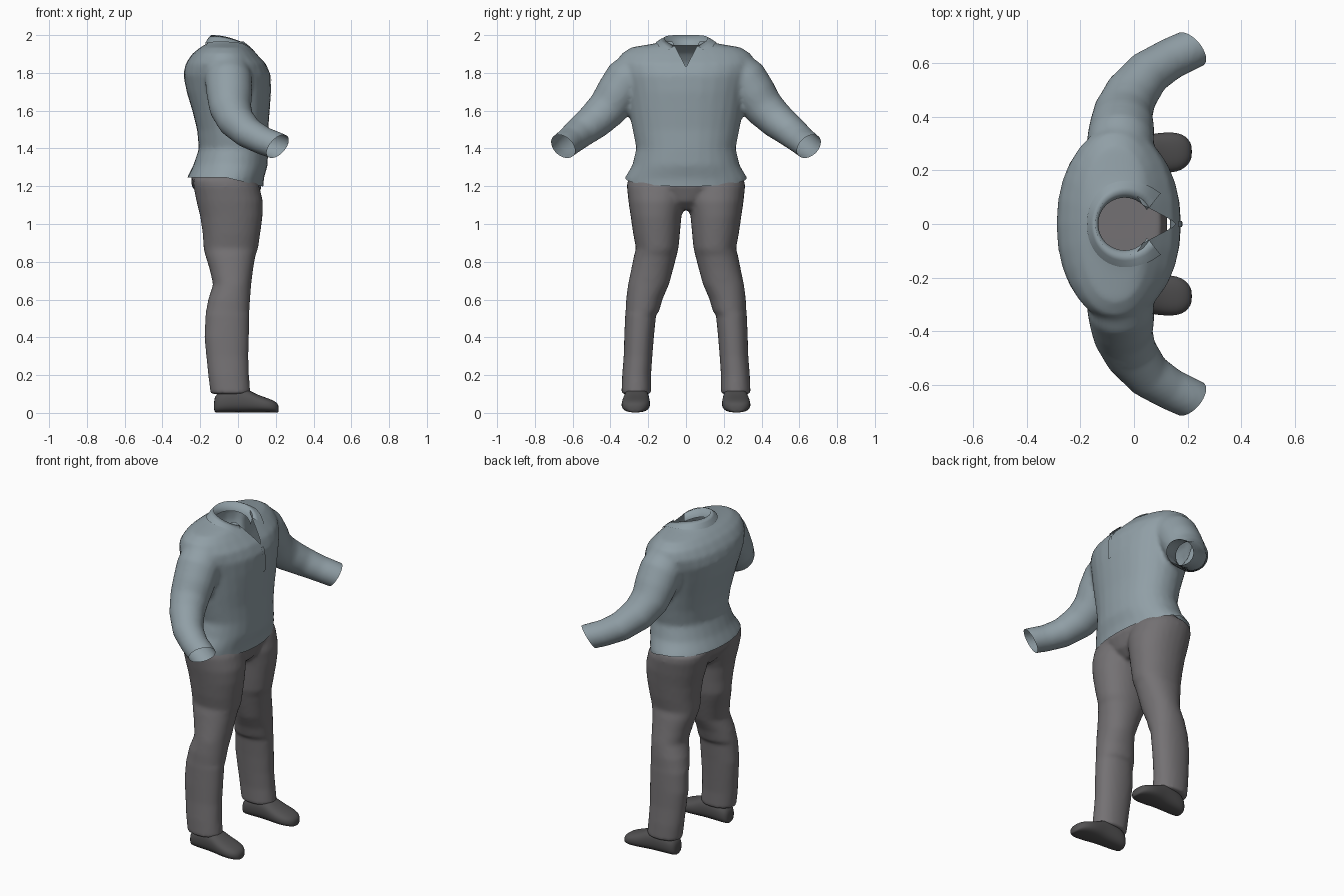
import bpy, bmesh
from math import sin, cos, pi, radians
from mathutils import Vector
from mathutils.bvhtree import BVHTree

cube = bpy.data.objects.get("Cube")
if cube:
    bpy.data.objects.remove(cube)


def material(name, rgb):
    m = bpy.data.materials.new(name)
    m.use_nodes = True
    m.diffuse_color = (*rgb, 1)
    m.node_tree.nodes["Principled BSDF"].inputs["Base Color"].default_value = (*rgb, 1)
    return m


SHIRT = material("blue grey cloth", (0.28, 0.345, 0.38))
TROUSER = material("warm grey cloth", (0.175, 0.166, 0.173))
SHOE = material("dark leather", (0.085, 0.083, 0.085))


def finish(name, bm, mat):
    mesh = bpy.data.meshes.new(name)
    bm.to_mesh(mesh)
    bm.free()
    mesh.materials.clear()
    mesh.materials.append(mat)
    for p in mesh.polygons:
        p.use_smooth = True
    ob = bpy.data.objects.new(name, mesh)
    bpy.context.scene.collection.objects.link(ob)
    return ob


def ring(centre, u, v, power=2.0, n=28):
    """Closed superellipse with half axes u and v."""
    pts = []
    for i in range(n):
        c, s = cos(2 * pi * i / n), sin(2 * pi * i / n)
        cu = abs(c) ** (2 / power) * (1 if c >= 0 else -1)
        sv = abs(s) ** (2 / power) * (1 if s >= 0 else -1)
        pts.append(Vector(centre) + Vector(u) * cu + Vector(v) * sv)
    return pts


def loft(bm, rings, caps=True, closed=True):
    rows = [[bm.verts.new(p) for p in r] for r in rings]
    n = len(rows[0])
    faces = []
    for a, b in zip(rows, rows[1:]):
        for i in range(n if closed else n - 1):
            j = (i + 1) % n
            faces.append(bm.faces.new((a[i], a[j], b[j], b[i])))
    if caps:
        faces += [bm.faces.new(rows[0][::-1]), bm.faces.new(rows[-1])]
    bmesh.ops.recalc_face_normals(bm, faces=faces)


def level(z, x0, x1, y0, y1, power=2.15):
    """Horizontal ring given by its limits."""
    return ring(((x0 + x1) / 2, (y0 + y1) / 2, z),
                ((x1 - x0) / 2, 0, 0), (0, (y1 - y0) / 2, 0), power)


def fuse(bm, voxel, steps):
    """Merge overlapping lofts into one smooth skin."""
    ob = finish("blend_helper", bm, SHIRT)
    rm = ob.modifiers.new("fuse", 'REMESH')
    rm.mode, rm.voxel_size = 'VOXEL', voxel
    sm = ob.modifiers.new("soften", 'SMOOTH')
    sm.iterations, sm.factor = steps, 0.5
    dg = bpy.context.evaluated_depsgraph_get()
    dg.update()
    mesh = bpy.data.meshes.new_from_object(ob.evaluated_get(dg))
    out = bmesh.new()
    out.from_mesh(mesh)
    bpy.data.objects.remove(ob)
    bpy.data.meshes.remove(mesh)
    return out


def cut_away(bm, planes, rule):
    """Score the skin along planes, then remove the faces the rule picks."""
    for co, no in planes:
        bmesh.ops.bisect_plane(bm, geom=bm.verts[:] + bm.edges[:] + bm.faces[:],
                               dist=1e-5, plane_co=co, plane_no=no)
    gone = [f for f in bm.faces if rule(f.calc_center_median())]
    bmesh.ops.delete(bm, geom=gone, context='FACES')


# Shirt: torso levels (height, back, front, half width)
bm = bmesh.new()
torso = [(1.14, -.28, .13, .33), (1.24, -.272, .137, .327), (1.31, -.237, .157, .285),
         (1.40, -.207, .16, .263), (1.50, -.217, .16, .283), (1.60, -.242, .168, .302),
         (1.70, -.272, .175, .32), (1.79, -.29, .173, .345), (1.85, -.277, .147, .362),
         (1.90, -.243, .10, .345), (1.935, -.20, .065, .29), (1.955, -.165, .05, .17),
         (1.97, -.145, .04, .11), (2.0, -.14, .03, .105)]
loft(bm, [level(z, b, f, -w, w) for z, b, f, w in torso])

# Sleeves: path points with radius
sleeve = [((-.055, .255, 1.81), .116), ((-.05, .315, 1.762), .12), ((-.045, .365, 1.685), .116),
          ((-.04, .415, 1.612), .107), ((-.01, .485, 1.545), .096), ((.055, .565, 1.482), .083),
          ((.135, .615, 1.44), .075), ((.21, .65, 1.412), .073), ((.30, .70, 1.365), .075)]
for side in (1, -1):
    path = [Vector((p[0], p[1] * side, p[2])) for p, r in sleeve]
    rings = []
    for i, (p, (_, r)) in enumerate(zip(path, sleeve)):
        t = (path[min(i + 1, len(path) - 1)] - path[max(i - 1, 0)]).normalized()
        u = t.cross(Vector((0, 0, 1))).normalized()
        rings.append(ring(p, u * r * 1.04, t.cross(u) * r))
    loft(bm, rings)
skin = fuse(bm, 0.014, 5)

# Sleeve openings
for side in (1, -1):
    end, axis = Vector((.212, .65 * side, 1.412)), Vector((.6, .5 * side, -.5))
    cut_away(skin, [(end, axis)],
             lambda c: c.y * side > .5 and (c - end).dot(axis) > 0)

# Hem dips towards the front, neck is open with a V below it
cut_away(skin, [((0, 0, 1.245), (0, 0, 1)), ((-.06, 0, 1.245), (.24, 0, 1))],
         lambda c: c.z < 1.245 - .24 * max(0, c.x + .06))
cut_away(skin, [((0, 0, 1.965), (0, 0, 1)), ((0, 0, 1.83), (0, 1.9, -1)), ((0, 0, 1.83), (0, 1.9, 1))],
         lambda c: c.z > 1.965 or (c.x > 0 and c.z > 1.83 + 1.9 * abs(c.y)))
surface = BVHTree.FromBMesh(skin)
finish("shirt", skin, SHIRT)


def on_shirt(p, gap):
    spot, normal, _, _ = surface.find_nearest(Vector(p))
    return spot + normal * gap


# Folded collar: inside, top fold, and outer leaf with pointed tips resting on the shirt
bm = bmesh.new()
rows = [[], [], [], []]
for i in range(49):
    t = i / 24 - 1
    a, b = radians(148) * t, radians(130) * t
    drop = ((1 - cos(a)) / 2) ** 2
    tip = abs(t) ** 6
    top = Vector((-.035 - .108 * cos(a), .115 * sin(a), 2.0 - .065 * drop))
    low = on_shirt((-.035 - .135 * cos(b) + .035 * tip, (.157 - .01 * tip) * sin(b),
                    1.945 - .06 * tip), .005)
    rows[0].append(Vector((-.035 - .098 * cos(a), .098 * sin(a), 1.945 - .055 * drop)))
    rows[1].append(top)
    rows[2].append(top.lerp(low, .5) + Vector((0, 0, .004)))
    rows[3].append(low)
loft(bm, rows, caps=False, closed=False)
finish("collar", bm, SHIRT)

# Front placket laid onto the chest
bm = bmesh.new()
loft(bm, [[on_shirt((.18, y, 1.67 + .155 * i / 12), .006) for y in (-.012, 0, .012)] for i in range(13)],
     caps=False, closed=False)
finish("placket", bm, SHIRT)

# Trousers: pelvis and two legs (height, back, front, inner, outer)
bm = bmesh.new()
pelvis = [(1.075, -.13, .05, .06), (1.12, -.19, .10, .15), (1.2, -.245, .126, .295),
          (1.245, -.25, .115, .29), (1.29, -.205, .10, .25)]
loft(bm, [level(z, b, f, -w, w, 2) for z, b, f, w in pelvis])
leg = [(.10, -.145, .066, .185, .342), (.20, -.158, .058, .185, .338), (.30, -.168, .055, .178, .33),
       (.40, -.178, .058, .17, .327), (.52, -.172, .06, .158, .322), (.535, -.17, .06, .143, .32),
       (.60, -.158, .064, .125, .317), (.68, -.132, .07, .09, .307), (.76, -.15, .08, .068, .29),
       (.83, -.172, .092, .05, .276), (.87, -.182, .106, .04, .265), (.95, -.187, .118, .032, .28),
       (1.04, -.20, .13, .024, .293), (1.12, -.22, .132, .005, .305), (1.2, -.236, .113, -.01, .313),
       (1.235, -.238, .095, -.02, .308), (1.29, -.18, .065, -.02, .25)]
for side in (1, -1):
    loft(bm, [level(z, b, f, i * side, o * side) for z, b, f, i, o in leg])
finish("trousers", fuse(bm, 0.012, 4), TROUSER)

# Shoes: sections along the foot (x, half width, height)
foot = [(-.128, .03, .07), (-.115, .052, .10), (-.07, .062, .125), (0, .066, .138), (.05, .07, .125),
        (.09, .075, .10), (.14, .077, .082), (.18, .068, .068), (.205, .046, .054), (.216, .02, .036)]
for side, name in ((1, "left_shoe"), (-1, "right_shoe")):
    bm = bmesh.new()
    loft(bm, [ring((x, side * (.261 + .04 * x), h / 2 + .002), (0, w, 0), (0, 0, h / 2), 2.5, 20)
              for x, w, h in foot])
    shoe = finish(name, bm, SHOE)
    sub = shoe.modifiers.new("round", 'SUBSURF')
    sub.levels = sub.render_levels = 1
